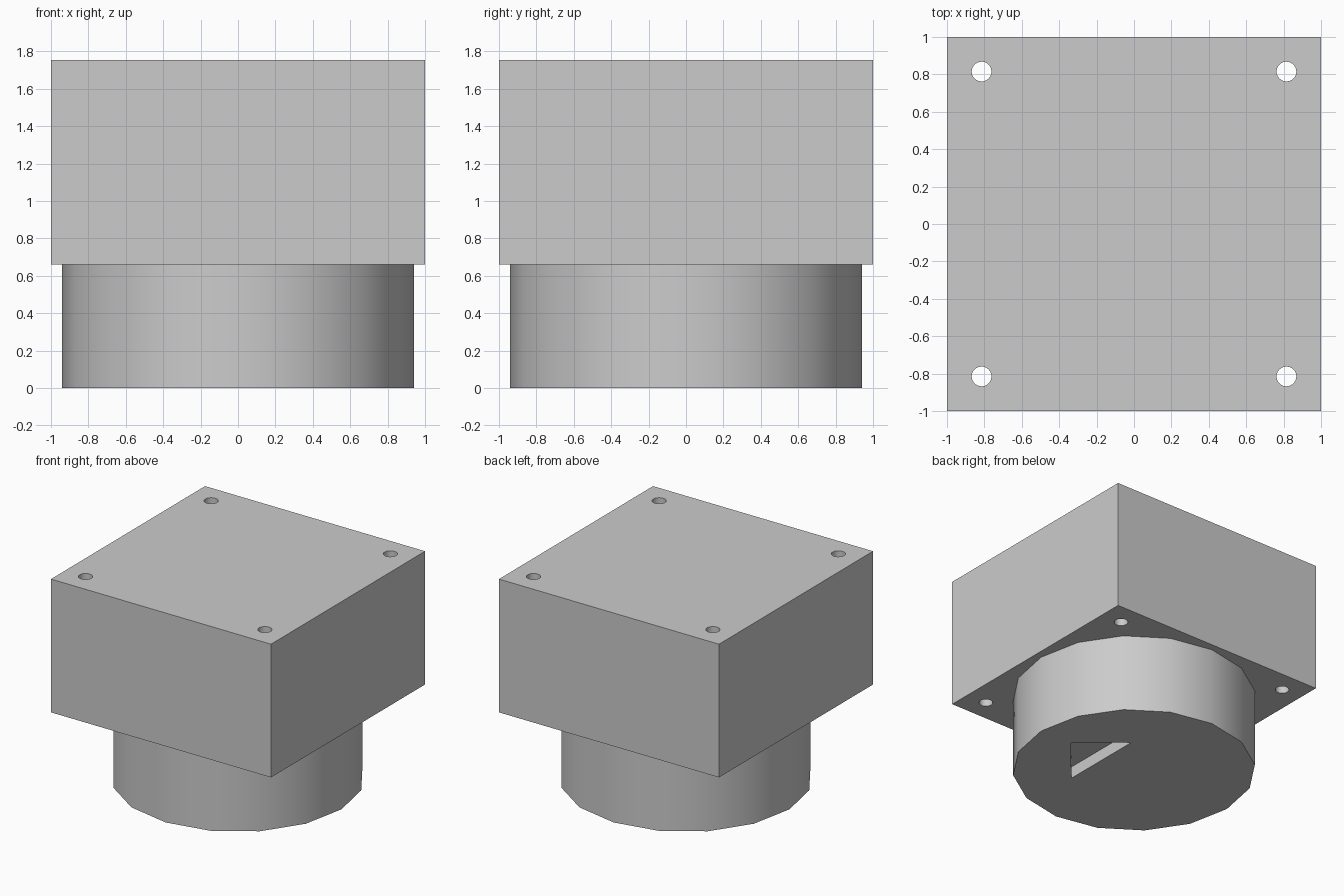
import bpy
import bmesh
from math import radians

default = bpy.data.objects.get("Cube")
if default:
    bpy.data.objects.remove(default, do_unlink=True)

BODY_BOTTOM, BODY_TOP = 0.66, 1.755

grey = bpy.data.materials.new("plain grey")
grey.use_nodes = True
colour = (0.6, 0.6, 0.6, 1)
grey.diffuse_color = colour
grey.node_tree.nodes["Principled BSDF"].inputs["Base Color"].default_value = colour


def prism(name, outline, z0, z1):
    """Extrude a flat counter-clockwise outline from z0 up to z1."""
    bm = bmesh.new()
    face = bm.faces.new([bm.verts.new((x, y, z0)) for x, y in outline])
    top = bmesh.ops.extrude_face_region(bm, geom=[face])["geom"]
    verts = [v for v in top if isinstance(v, bmesh.types.BMVert)]
    bmesh.ops.translate(bm, verts=verts, vec=(0, 0, z1 - z0))
    bmesh.ops.recalc_face_normals(bm, faces=bm.faces)
    mesh = bpy.data.meshes.new(name)
    bm.to_mesh(mesh)
    bm.free()
    mesh.materials.append(grey)
    obj = bpy.data.objects.new(name, mesh)
    bpy.context.collection.objects.link(obj)
    return obj


def cylinder(name, radius, sides, x, y, z0, z1):
    bpy.ops.mesh.primitive_cylinder_add(vertices=sides, radius=radius, depth=z1 - z0,
                                        location=(x, y, (z0 + z1) / 2))
    obj = bpy.context.object
    obj.name = name
    obj.data.materials.append(grey)
    return obj


def select(obj):
    bpy.ops.object.select_all(action="DESELECT")
    obj.select_set(True)
    bpy.context.view_layer.objects.active = obj


def cut(target, cutter):
    mod = target.modifiers.new("cut", "BOOLEAN")
    mod.operation, mod.solver, mod.object = "DIFFERENCE", "EXACT", cutter
    select(target)
    bpy.ops.object.modifier_apply(modifier=mod.name)
    bpy.data.objects.remove(cutter, do_unlink=True)


# Square body with a through hole in each corner
body = prism("body", [(-1, -1), (1, -1), (1, 1), (-1, 1)], BODY_BOTTOM, BODY_TOP)
for x in (-0.815, 0.815):
    for y in (-0.815, 0.815):
        cut(body, cylinder("hole_cutter", 0.053, 24, x, y, 0.5, 2))

# Round base with a shallow triangular pocket underneath
base = cylinder("round_base", 0.94, 16, 0, 0, 0, BODY_BOTTOM)
pocket = [(0.29, -0.41), (0.645, 0.01), (0.29, 0.31)]
cut(base, prism("pocket_cutter", pocket, -0.1, 0.1))

for part in (body, base):
    select(part)
    bpy.ops.object.shade_smooth_by_angle(angle=radians(30))
